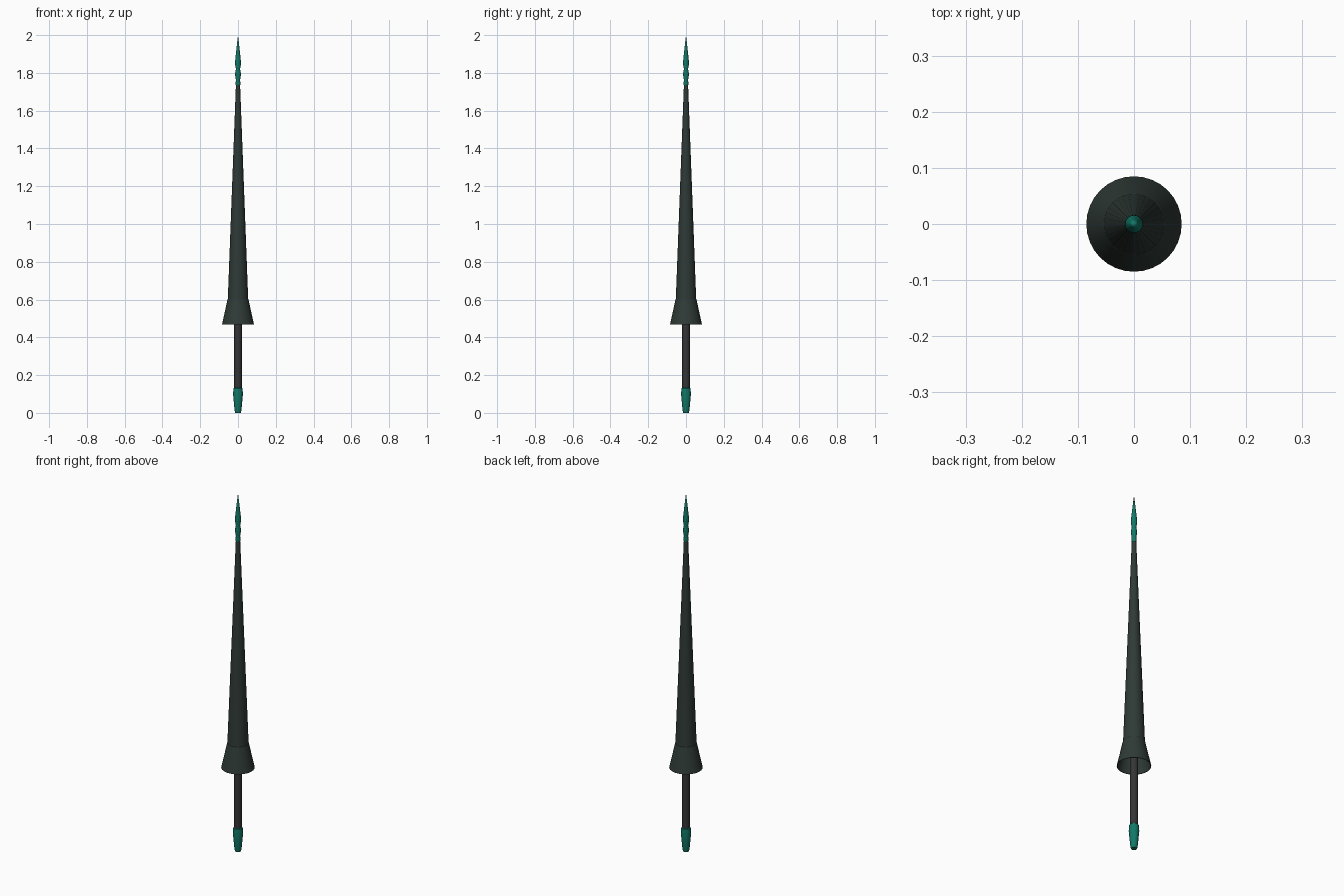
import bpy, math

if "Cube" in bpy.data.objects:
    bpy.data.objects.remove(bpy.data.objects["Cube"])


def material(name, rgb):
    m = bpy.data.materials.new(name)
    m.diffuse_color = (*rgb, 1)
    m.use_nodes = True
    m.node_tree.nodes["Principled BSDF"].inputs["Base Color"].default_value = m.diffuse_color
    return m


dark = material("dark_green_metal", (0.028, 0.042, 0.036))
grip = material("grip_grey", (0.035, 0.035, 0.037))
teal = material("teal", (0.006, 0.19, 0.135))


def lathe(name, profile, mat, seg=32, angle=30):
    """Revolve (radius, z) points about z; radius 0 closes to a point."""
    verts, rings, faces = [], [], []
    for r, z in profile:
        n = 1 if r == 0 else seg
        rings.append(range(len(verts), len(verts) + n))
        verts += [(r * math.cos(2 * math.pi * i / seg),
                   r * math.sin(2 * math.pi * i / seg), z) for i in range(n)]
    for a, b in zip(rings, rings[1:]):
        for i in range(seg):
            j = (i + 1) % seg
            quad = [a[i % len(a)], a[j % len(a)], b[j % len(b)], b[i % len(b)]]
            faces.append(list(dict.fromkeys(quad)))
    me = bpy.data.meshes.new(name)
    me.from_pydata(verts, [], faces)
    me.materials.append(mat)
    ob = bpy.data.objects.new(name, me)
    bpy.context.collection.objects.link(ob)
    bpy.ops.object.select_all(action='DESELECT')
    ob.select_set(True)
    bpy.context.view_layer.objects.active = ob
    bpy.ops.object.shade_smooth_by_angle(angle=math.radians(angle))
    return ob


# pommel at the foot
lathe("pommel", [(0, 0), (0.015, 0), (0.018, 0.012), (0.022, 0.055), (0.026, 0.10),
                 (0.024, 0.13), (0.019, 0.135), (0, 0.135)], teal)

# handle running up inside the hollow guard
lathe("handle", [(0, 0.12), (0.02, 0.12), (0.02, 0.60), (0, 0.60)], grip)

# flared hand guard, open below
lathe("hand_guard", [(0, 0.597), (0.051, 0.597), (0.082, 0.467), (0.085, 0.467),
                     (0.073, 0.52), (0.058, 0.59), (0.055, 0.603), (0.052, 0.606)], dark)

# long tapering shaft
lathe("shaft", [(0.054, 0.60), (0.011, 1.74), (0, 1.74)], dark)

# beaded spear tip
lathe("spear_tip", [(0, 1.735), (0.012, 1.735), (0.013, 1.745), (0.011, 1.762), (0.015, 1.785),
                    (0.015, 1.80), (0.011, 1.82), (0.016, 1.846), (0.0155, 1.86),
                    (0.008, 1.93), (0, 2.0)], teal, angle=40)
